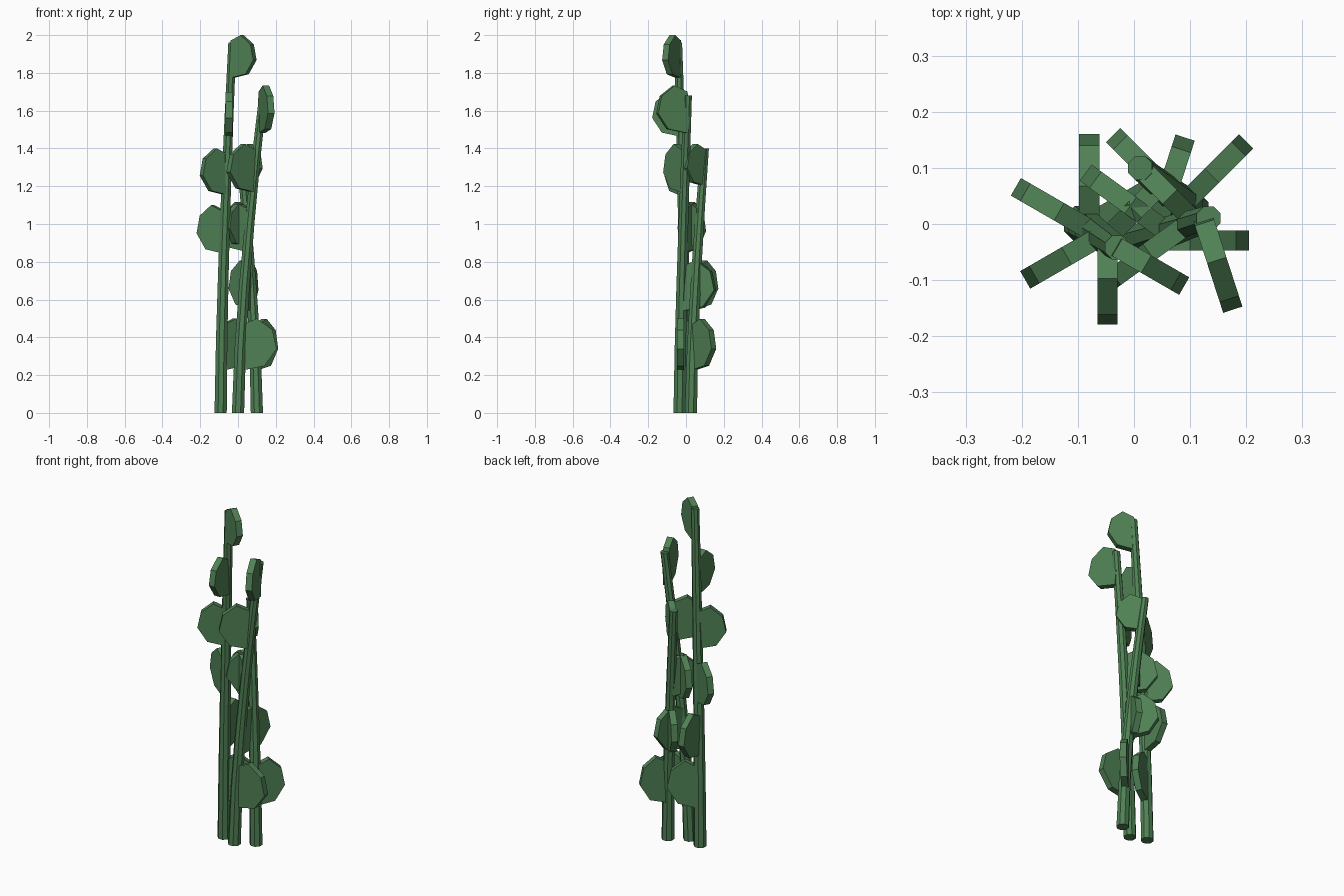
import bpy, math
from mathutils import Vector

if "Cube" in bpy.data.objects:
    bpy.data.objects.remove(bpy.data.objects["Cube"])

green = bpy.data.materials.new("plant_green")
green.diffuse_color = (0.08, 0.22, 0.09, 1)
green.use_nodes = True
green.node_tree.nodes["Principled BSDF"].inputs["Base Color"].default_value = green.diffuse_color

def make(name, verts, faces):
    me = bpy.data.meshes.new(name)
    me.from_pydata(verts, [], faces)
    me.materials.append(green)
    ob = bpy.data.objects.new(name, me)
    bpy.context.collection.objects.link(ob)
    return ob

def prism_faces(n, rings):
    f = [tuple(reversed(range(n))), tuple(range((rings - 1) * n, rings * n))]
    for r in range(rings - 1):
        for i in range(n):
            j = (i + 1) % n
            f.append((r * n + i, r * n + j, (r + 1) * n + j, (r + 1) * n + i))
    return f

def stem_point(base, top, z):
    # stems start upright and lean more towards the tip
    t = z / top[2]
    s = t ** 1.5
    return Vector((base[0] + (top[0] - base[0]) * s,
                   base[1] + (top[1] - base[1]) * s, z))

def stem(name, base, top, sides=8, rings=6):
    verts = []
    for k in range(rings):
        t = k / (rings - 1)
        c = stem_point(base, top, top[2] * t)
        r = 0.035 + (0.023 - 0.035) * t
        for i in range(sides):
            a = 2 * math.pi * (i + 0.5) / sides
            verts.append(c + Vector((r * math.cos(a), r * math.sin(a), 0)))
    make(name, verts, prism_faces(sides, rings))

# leaf outline: (outward, up), inner edge sits in the stem
LEAF = [(0.02, -0.97), (0.66, -0.80), (1.0, -0.15), (0.88, 0.57),
        (0.45, 1.0), (0.03, 0.75), (-0.06, -0.1)]

def leaf(name, c, az, length, half_h, thick=0.036):
    out = Vector((math.cos(az), math.sin(az), 0))
    side = Vector((-out.y, out.x, 0))
    verts = [c + out * (u * length) + Vector((0, 0, v * half_h)) + side * (s * thick / 2)
             for s in (1, -1) for u, v in LEAF]
    make(name, verts, prism_faces(len(LEAF), 2))

# base xy, top xyz, leaf count, first azimuth, step, last leaf height, lengths, half heights
plants = [
    ("tall", (-0.092, 0.0), (-0.03, -0.042, 1.96), 6, 30, 60, 1.885, (0.175, 0.142), (0.14, 0.115)),
    ("middle", (0.0, -0.034), (0.133, 0.01, 1.68), 5, 0, 72, 1.605, (0.192, 0.168), (0.14, 0.128)),
    ("short", (0.1, 0.026), (0.011, 0.10, 1.40), 4, 45, 90, 1.312, (0.158, 0.14), (0.138, 0.112)),
]
for name, base, top, n, az0, step, z1, lens, hs in plants:
    stem(name + "_stem", base, top)
    for i in range(n):
        t = i / (n - 1)
        c = stem_point(base, top, 0.36 + (z1 - 0.36) * t)
        leaf(f"{name}_leaf_{i + 1}", c, math.radians(az0 + step * i),
             lens[0] + (lens[1] - lens[0]) * t, hs[0] + (hs[1] - hs[0]) * t)
